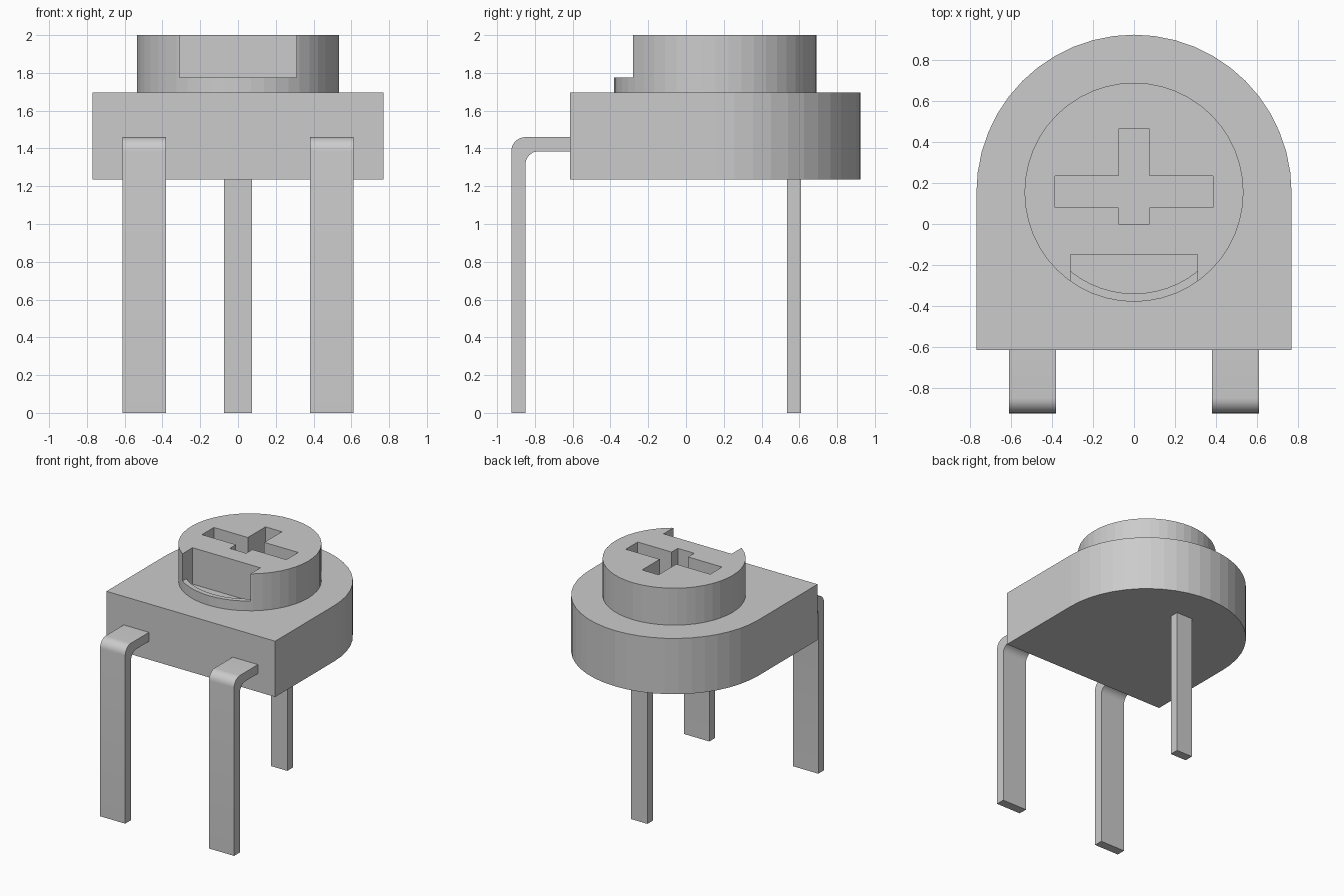
import bpy, bmesh, math
from mathutils import Vector

if "Cube" in bpy.data.objects:
    bpy.data.objects.remove(bpy.data.objects["Cube"])

grey = bpy.data.materials.new("plain_grey")
grey.diffuse_color = (0.6, 0.6, 0.6, 1)
grey.use_nodes = True
grey.node_tree.nodes["Principled BSDF"].inputs["Base Color"].default_value = grey.diffuse_color


def prism(name, pts, base, step):
    """Extrude a planar outline; base maps 2D points to 3D, step is the extrusion vector."""
    bm = bmesh.new()
    face = bm.faces.new([bm.verts.new(base(*p)) for p in pts])
    res = bmesh.ops.extrude_face_region(bm, geom=[face])
    verts = [g for g in res["geom"] if isinstance(g, bmesh.types.BMVert)]
    bmesh.ops.translate(bm, verts=verts, vec=Vector(step))
    bmesh.ops.recalc_face_normals(bm, faces=bm.faces)
    me = bpy.data.meshes.new(name)
    bm.to_mesh(me)
    bm.free()
    me.materials.append(grey)
    ob = bpy.data.objects.new(name, me)
    bpy.context.collection.objects.link(ob)
    return ob


def upright(name, pts, z0, z1):
    return prism(name, pts, lambda x, y: (x, y, z0), (0, 0, z1 - z0))


def rect(x0, x1, y0, y1):
    return [(x0, y0), (x1, y0), (x1, y1), (x0, y1)]


def arc(cx, cy, r, a0, a1, n):
    return [(cx + r * math.cos(math.radians(a0 + (a1 - a0) * i / n)),
             cy + r * math.sin(math.radians(a0 + (a1 - a0) * i / n))) for i in range(n + 1)]


def cut(target, cutter):
    mod = target.modifiers.new("cut", 'BOOLEAN')
    mod.operation, mod.solver, mod.object = 'DIFFERENCE', 'EXACT', cutter
    bpy.context.view_layer.objects.active = target
    bpy.ops.object.modifier_apply(modifier=mod.name)
    bpy.data.objects.remove(cutter)


CY = 0.155  # centre of the round end and the dial

# Housing: square front, round back
upright("housing", [(-0.77, -0.615), (0.77, -0.615)] + arc(0, CY, 0.77, 0, 180, 24), 1.235, 1.695)

# Dial, sunk a little into the housing
dial = upright("dial", arc(0, CY, 0.535, 0, 360, 48)[:-1], 1.6, 2.0)

# Cross-shaped screwdriver slot
cross = [(-0.385, 0.08), (-0.075, 0.08), (-0.075, 0.0), (0.075, 0.0), (0.075, 0.08), (0.385, 0.08),
         (0.385, 0.235), (0.075, 0.235), (0.075, 0.465), (-0.075, 0.465), (-0.075, 0.235), (-0.385, 0.235)]
cut(dial, upright("slot_cutter", cross, 1.77, 2.1))

# Front notch, with a deeper pocket behind a thin curved lip
cut(dial, upright("notch_cutter", rect(-0.31, 0.31, -0.6, -0.15), 1.775, 2.1))
half = math.degrees(math.asin(0.31 / 0.495))
pocket = arc(0, CY, 0.495, 270 - half, 270 + half, 12) + [(0.31, -0.15), (-0.31, -0.15)]
cut(dial, upright("pocket_cutter", pocket, 1.7, 2.1))

# Front legs: bent flat strips
strip = ([(-0.6, 1.46)] + arc(-0.85, 1.385, 0.075, 90, 180, 8) + [(-0.925, 0), (-0.85, 0)]
         + arc(-0.78, 1.315, 0.07, 180, 90, 8) + [(-0.6, 1.385)])
for side, x in (("left", -0.612), ("right", 0.382)):
    leg = prism("front_leg_" + side, strip, lambda y, z: (x, y, z), (0.23, 0, 0))
    bpy.ops.object.select_all(action='DESELECT')
    leg.select_set(True)
    bpy.context.view_layer.objects.active = leg
    bpy.ops.object.shade_smooth_by_angle(angle=math.radians(30))

# Rear leg: straight flat strip
upright("rear_leg", rect(-0.075, 0.075, 0.535, 0.61), 0, 1.24)
